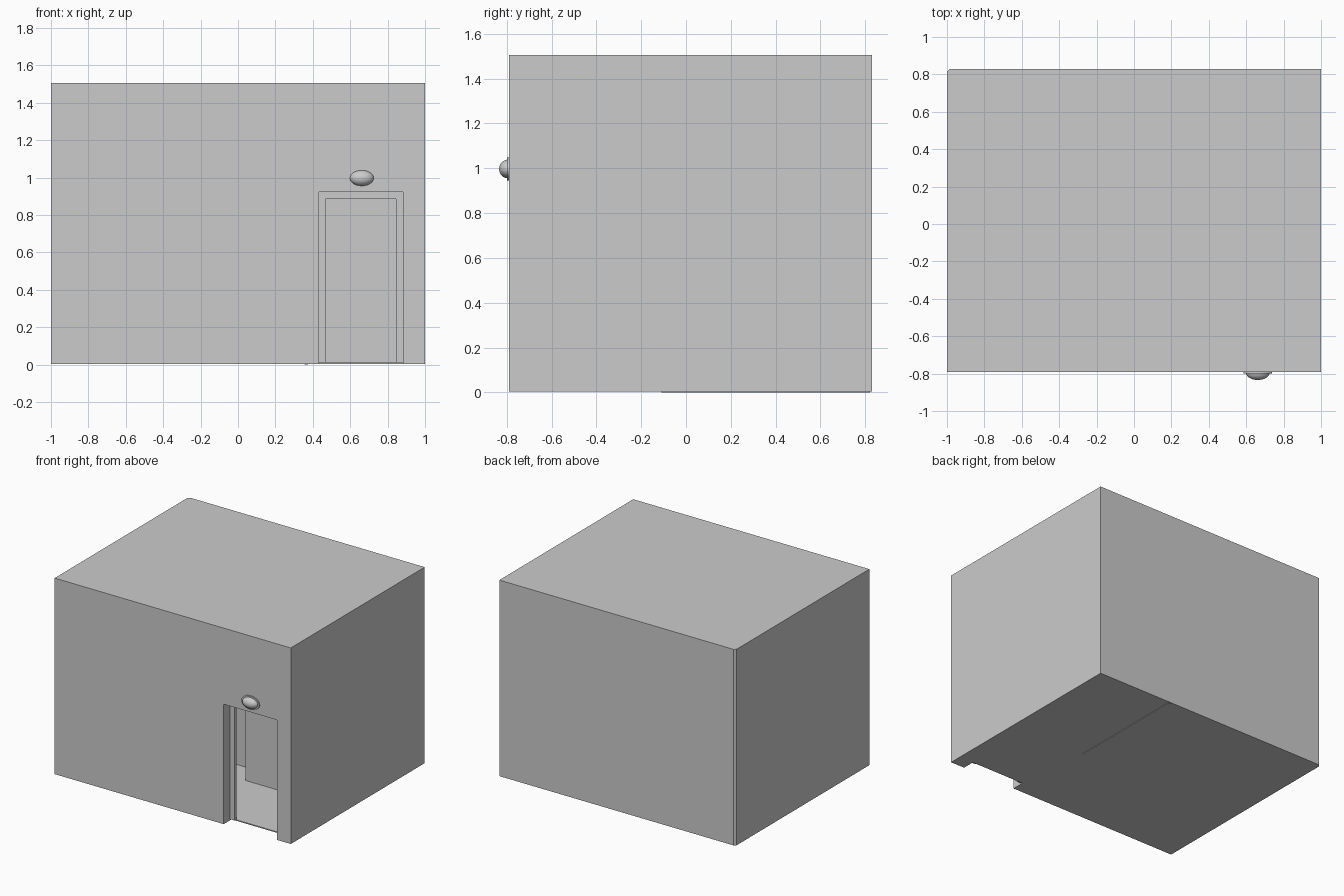
import bpy, bmesh, math

if "Cube" in bpy.data.objects:
    bpy.data.objects.remove(bpy.data.objects["Cube"])


def prism(name, outline, z0, z1):
    """Upright solid from an xy outline (counter-clockwise)."""
    bm = bmesh.new()
    face = bm.faces.new([bm.verts.new((x, y, z0)) for x, y in outline])
    res = bmesh.ops.extrude_face_region(bm, geom=[face])
    top = [v for v in res["geom"] if isinstance(v, bmesh.types.BMVert)]
    bmesh.ops.translate(bm, verts=top, vec=(0, 0, z1 - z0))
    bmesh.ops.recalc_face_normals(bm, faces=bm.faces)
    mesh = bpy.data.meshes.new(name)
    bm.to_mesh(mesh)
    bm.free()
    obj = bpy.data.objects.new(name, mesh)
    bpy.context.collection.objects.link(obj)
    return obj


def box(name, x0, x1, y0, y1, z0, z1):
    return prism(name, [(x0, y0), (x1, y0), (x1, y1), (x0, y1)], z0, z1)


def cut(target, cutter):
    mod = target.modifiers.new("cut", "BOOLEAN")
    mod.operation = "DIFFERENCE"
    mod.solver = "EXACT"
    mod.object = cutter
    bpy.context.view_layer.objects.active = target
    bpy.ops.object.modifier_apply(modifier=mod.name)
    bpy.data.objects.remove(cutter)


# Outer shell with the clipped back left corner, hollow inside, with a doorway
shell = prism("building_shell", [(-1, -0.79), (1, -0.79), (1, 0.83),
                                 (-0.985, 0.83), (-1, 0.815)], 0.004, 1.505)
cut(shell, box("room_cutter", -0.91, 0.91, -0.70, 0.74, 0.012, 1.47))
cut(shell, box("door_cutter", 0.432, 0.882, -1.0, -0.695, -0.1, 0.922))

# Door frame set back at the inner side of the wall
for side, x0 in (("left", 0.432), ("right", 0.845)):
    box("door_jamb_" + side, x0, x0 + 0.037, -0.712, -0.685, 0.012, 0.922)
box("door_head", 0.469, 0.845, -0.712, -0.685, 0.886, 0.922)

# Interior partitions
box("hall_wall_right", 0.155, 0.91, -0.13, -0.05, 0.012, 1.47)
box("hall_wall_left", -0.91, 0.155, 0.05, 0.13, 0.012, 1.47)
box("dividing_wall", 0.355, 0.375, -0.11, 0.82, 0.0, 1.47)

# Oval lamp above the door: back plate and dome
bpy.ops.mesh.primitive_cylinder_add(vertices=48, radius=1, depth=2,
                                    location=(0.662, -0.792, 0.997),
                                    rotation=(math.pi / 2, 0, 0))
plate = bpy.context.object
plate.name = "lamp_plate"
plate.scale = (0.076, 0.052, 0.006)
bpy.ops.object.shade_smooth_by_angle()

bpy.ops.mesh.primitive_uv_sphere_add(segments=48, ring_count=24, radius=1,
                                     location=(0.662, -0.793, 0.997))
dome = bpy.context.object
dome.name = "lamp_dome"
dome.scale = (0.064, 0.041, 0.042)
bpy.ops.object.shade_smooth()
